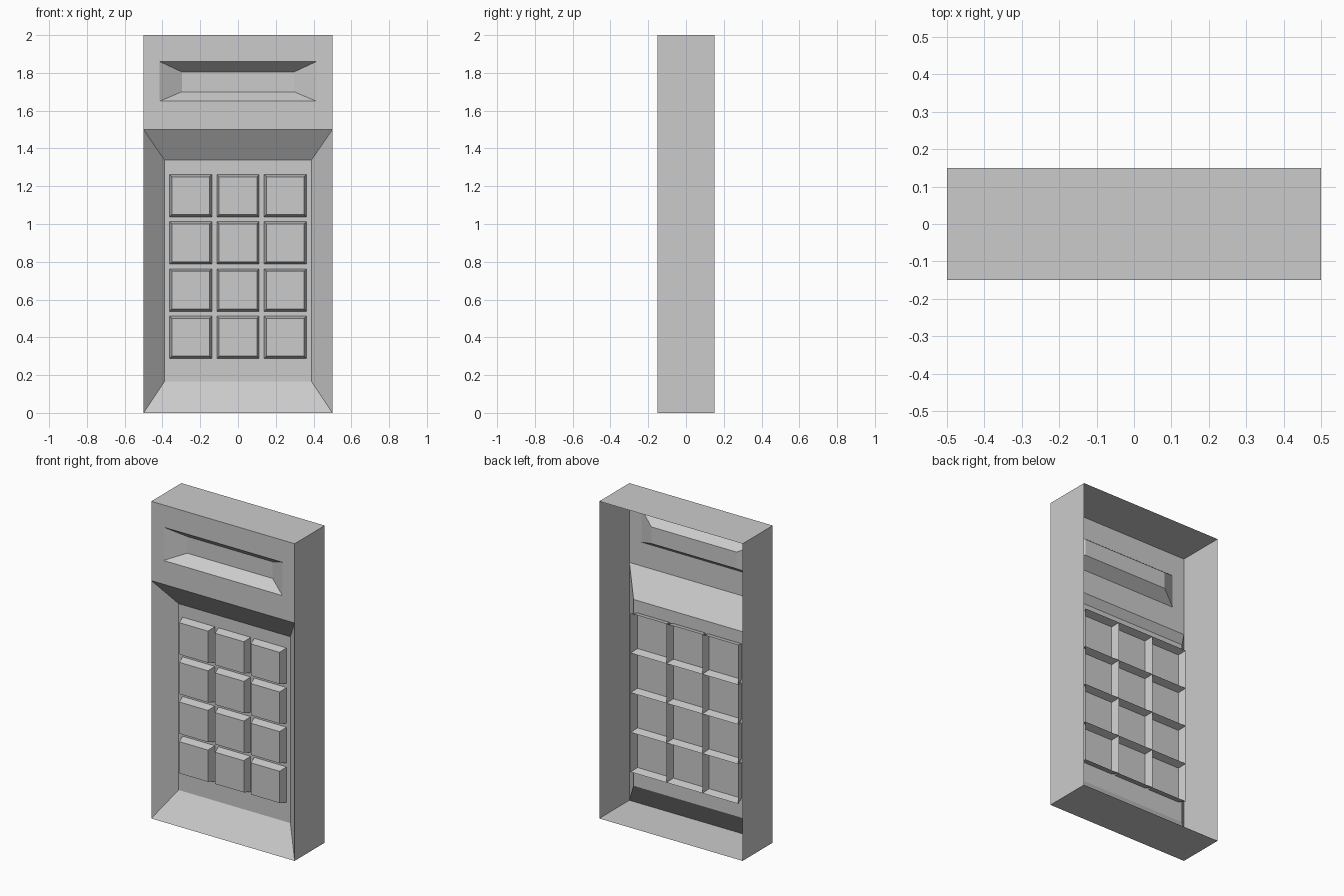
import bpy, bmesh

if "Cube" in bpy.data.objects:
    bpy.data.objects.remove(bpy.data.objects["Cube"])


def rect(cx, cz, w, h, y):
    """Rectangular loop facing the front at depth y."""
    return [(cx + sx * w / 2, y, cz + sz * h / 2)
            for sx, sz in ((-1, -1), (1, -1), (1, 1), (-1, 1))]


def loft(name, loops, cap=True):
    """Skin successive rectangles, optionally closing the last one."""
    bm = bmesh.new()
    rings = [[bm.verts.new(p) for p in loop] for loop in loops]
    for a, b in zip(rings, rings[1:]):
        for i in range(4):
            j = (i + 1) % 4
            bm.faces.new((a[i], a[j], b[j], b[i]))
    if cap:
        bm.faces.new(rings[-1])
    mesh = bpy.data.meshes.new(name)
    bm.to_mesh(mesh)
    bm.free()
    obj = bpy.data.objects.new(name, mesh)
    bpy.context.collection.objects.link(obj)
    return obj


FRONT, BACK = -0.15, 0.15

# Outer casing walls, open at the back
loft("casing_walls", [rect(0, 1, 1, 2, BACK), rect(0, 1, 1, 2, FRONT)], cap=False)

# Sloped recess holding the keypad
loft("keypad_recess", [rect(0, 0.75, 1, 1.5, FRONT),
                       rect(0, 0.7525, 0.78, 1.175, -0.035)])

# Upper front plate with a sunken display slot
loft("display_plate", [rect(0, 1.75, 1, 0.5, FRONT),
                       rect(0, 1.755, 0.83, 0.21, FRONT),
                       rect(0, 1.7525, 0.595, 0.105, -0.08)])

# Tapered keys, open at the back, passing through the recess panel
for row in range(4):
    for col in range(3):
        x, z = (col - 1) * 0.25, 1.15 - row * 0.25
        loft(f"key_{row + 1}_{col + 1}", [rect(x, z, 0.25, 0.25, 0.015),
                                          rect(x, z, 0.2, 0.2, -0.085)])
